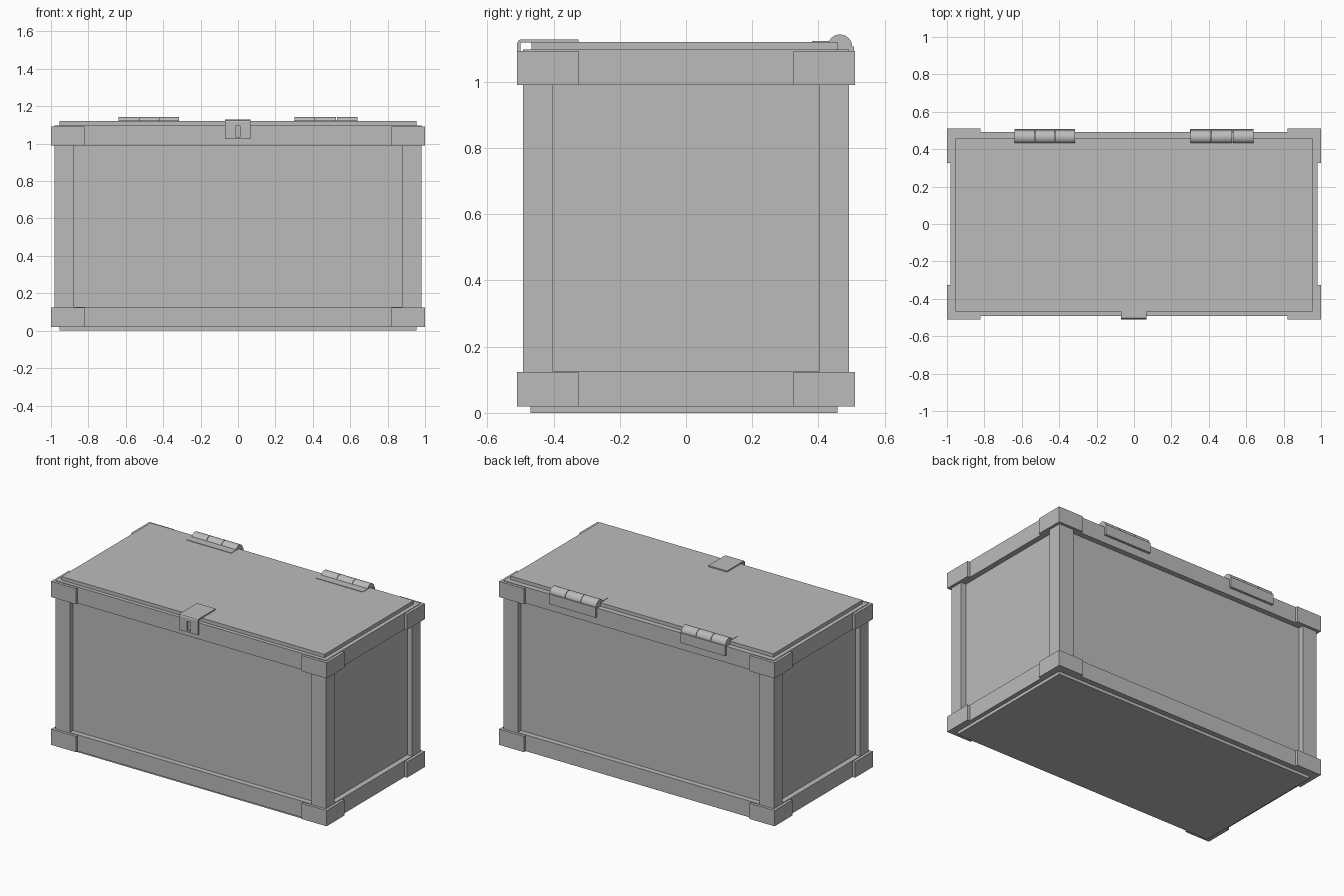
import bpy, bmesh, math
from mathutils import Matrix

cube = bpy.data.objects.get("Cube")
if cube:
    bpy.data.objects.remove(cube)

grey = bpy.data.materials.new("plain grey")
grey.use_nodes = True
COLOUR = (0.5, 0.5, 0.5, 1)
grey.diffuse_color = COLOUR
grey.node_tree.nodes["Principled BSDF"].inputs["Base Color"].default_value = COLOUR


def finish(name, bm):
    bmesh.ops.recalc_face_normals(bm, faces=bm.faces)
    mesh = bpy.data.meshes.new(name)
    bm.to_mesh(mesh)
    bm.free()
    mesh.materials.append(grey)
    obj = bpy.data.objects.new(name, mesh)
    bpy.context.collection.objects.link(obj)
    return obj


def box(name, xs, ys, zs):
    bm = bmesh.new()
    bmesh.ops.create_cube(bm, size=1)
    for v in bm.verts:
        v.co = [(r[0] + r[1]) / 2 + c * (r[1] - r[0]) for c, r in zip(v.co, (xs, ys, zs))]
    return finish(name, bm)


def prism(name, outline, z0, z1):
    bm = bmesh.new()
    face = bm.faces.new([bm.verts.new((x, y, z0)) for x, y in outline])
    top = bmesh.ops.extrude_face_region(bm, geom=[face])["geom"]
    for v in top:
        if isinstance(v, bmesh.types.BMVert):
            v.co.z = z1
    return finish(name, bm)


W, D = 0.982, 0.492            # frame half width and depth
POST_X, POST_Y = 0.877, 0.403  # inner edges of the posts
RECESS = 0.035
LEVELS = {"bottom": (0.02, 0.127), "top": (0.99, 1.097)}

# Recessed body, lid and base panels
box("body_panels", (-W + RECESS, W - RECESS), (-D + RECESS, D - RECESS), (0.03, 1.09))
box("lid_panel", (-0.955, 0.955), (-0.467, 0.458), (1.085, 1.12))
box("base_panel", (-0.955, 0.955), (-0.469, 0.457), (0, 0.035))

# Rails around top and bottom
for level, zs in LEVELS.items():
    for side, s in (("front", -1), ("back", 1)):
        box(f"{level}_{side}_rail", (-W, W), sorted((s * D, s * POST_Y)), zs)
    for side, s in (("right", -1), ("left", 1)):
        box(f"{level}_{side}_rail", sorted((s * W, s * POST_X)), (-POST_Y, POST_Y), zs)

# Corner posts and wrapped corner plates
for fb, sy in (("front", -1), ("back", 1)):
    for lr, sx in (("right", -1), ("left", 1)):
        box(f"{fb}_{lr}_post", sorted((sx * W, sx * POST_X)),
            sorted((sy * D, sy * POST_Y)), (0.127, 0.99))
        corner = [(1, 0.51), (0.82, 0.51), (0.82, D), (W, D), (W, 0.325), (1, 0.325)]
        for level, zs in LEVELS.items():
            prism(f"{level}_{fb}_{lr}_corner_plate", [(sx * x, sy * y) for x, y in corner],
                  zs[0], zs[1] - 0.004)

# Hinges: three knuckles, a lid leaf and a back leaf
for lr, x0, x1 in (("right", -0.64, -0.315), ("left", 0.3, 0.64)):
    step = (x1 - x0) / 3
    for i in range(3):
        bm = bmesh.new()
        bmesh.ops.create_cone(bm, cap_ends=True, segments=24, radius1=0.037, radius2=0.037,
                              depth=step - 0.003,
                              matrix=Matrix.Translation((x0 + step * (i + 0.5), 0.465, 1.106))
                              @ Matrix.Rotation(math.pi / 2, 4, "Y"))
        knuckle = finish(f"{lr}_hinge_knuckle", bm)
        bpy.context.view_layer.objects.active = knuckle
        knuckle.select_set(True)
        bpy.ops.object.shade_smooth_by_angle(angle=math.radians(40))
        knuckle.select_set(False)
    box(f"{lr}_hinge_lid_leaf", (x0, x1), (0.38, 0.455), (1.117, 1.123))
    box(f"{lr}_hinge_back_leaf", (x0, x1), (0.49, 0.508), (1.04, 1.106))

# Latch: a bent strap with a slot in the front flap
path = [(-0.325, 1.128), (-0.498, 1.128), (-0.506, 1.125), (-0.51, 1.117),
        (-0.51, 1.095), (-0.51, 1.035), (-0.51, 1.025)]
bm = bmesh.new()
grid = [[bm.verts.new((x, y, z)) for x in (-0.07, -0.014, 0.012, 0.066)] for y, z in path]
for i in range(len(path) - 1):
    for j in range(3):
        if (i, j) != (4, 1):
            bm.faces.new((grid[i][j], grid[i][j + 1], grid[i + 1][j + 1], grid[i + 1][j]))
bmesh.ops.recalc_face_normals(bm, faces=bm.faces)
if bm.faces[0].normal.z < 0:
    bmesh.ops.reverse_faces(bm, faces=bm.faces)
strap = bpy.data.meshes.new("latch_strap")
bm.to_mesh(strap)
bm.free()
strap.materials.append(grey)
latch = bpy.data.objects.new("latch_strap", strap)
bpy.context.collection.objects.link(latch)
solid = latch.modifiers.new("thickness", "SOLIDIFY")
solid.thickness = 0.01
solid.offset = -1
solid.use_even_offset = True
